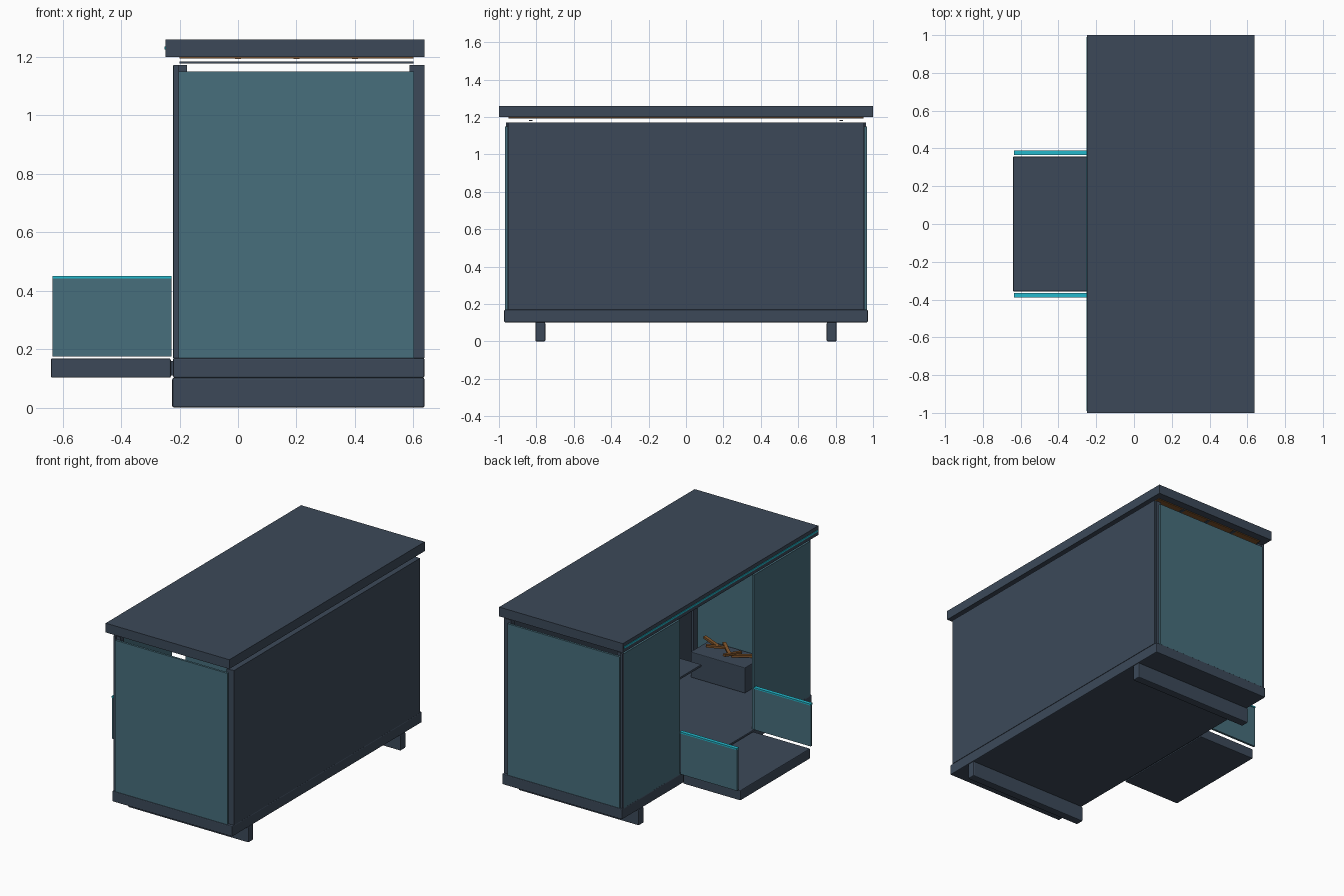
import bpy, math
from mathutils import Euler

if "Cube" in bpy.data.objects:
    bpy.data.objects.remove(bpy.data.objects["Cube"])


def mat(name, rgb):
    lin = [((c / 255 + 0.055) / 1.055) ** 2.4 for c in rgb]
    m = bpy.data.materials.new(name)
    m.diffuse_color = (*lin, 1)
    m.use_nodes = True
    m.node_tree.nodes["Principled BSDF"].inputs["Base Color"].default_value = m.diffuse_color
    return m


SLATE = mat("dark_slate", (60, 73, 89))
GLASS = mat("teal_glass", (71, 110, 124))
CYAN = mat("cyan_light", (36, 184, 204))
WOOD = mat("brown_wood", (128, 84, 42))


def box(name, x, y, z, m, bevel=0.0, rot=None):
    """Box from (min, max) ranges on each axis."""
    c = [(r[0] + r[1]) / 2 for r in (x, y, z)]
    s = [abs(r[1] - r[0]) for r in (x, y, z)]
    bpy.ops.mesh.primitive_cube_add(size=1, location=c)
    o = bpy.context.object
    o.name = name
    for v in o.data.vertices:
        v.co = [v.co[i] * s[i] for i in range(3)]
    if rot:
        o.rotation_euler = Euler(rot)
    o.data.materials.append(m)
    if bevel:
        b = o.modifiers.new("bevel", 'BEVEL')
        b.width = bevel
        b.segments = 2
    return o


def both(name, x, y, z, m, bevel=0.0):
    """Same box on the +y and -y side."""
    box(name + "_left", x, y, z, m, bevel)
    box(name + "_right", x, (-y[1], -y[0]), z, m, bevel)


# Base and feet
box("floor_base", (-0.222, 0.638), (-0.972, 0.972), (0.102, 0.17), SLATE, 0.005)
both("foot_beam", (-0.225, 0.638), (0.752, 0.805), (0, 0.102), SLATE, 0.006)

# Porch deck with side rails
box("porch_deck", (-0.64, -0.23), (-0.357, 0.357), (0.102, 0.168), SLATE, 0.005)
box("porch_hinge", (-0.232, -0.22), (-0.34, 0.34), (0.11, 0.16), SLATE)
both("porch_glass", (-0.635, -0.228), (0.37, 0.384), (0.174, 0.443), GLASS)
both("porch_handrail", (-0.635, -0.228), (0.365, 0.389), (0.441, 0.45), CYAN)

# Walls
box("back_wall", (0.602, 0.638), (-0.952, 0.952), (0.17, 1.172), SLATE)
both("end_glass", (-0.203, 0.602), (0.955, 0.969), (0.17, 1.15), GLASS)
both("front_glass", (-0.222, -0.208), (0.38, 0.95), (0.17, 1.17), GLASS)
both("front_post", (-0.21, -0.175), (0.915, 0.955), (0.17, 1.172), SLATE)
both("front_corner_trim", (-0.22, -0.203), (0.95, 0.962), (0.17, 1.172), SLATE)
both("back_post", (0.587, 0.625), (0.915, 0.955), (0.17, 1.172), SLATE)

# Roof, wooden ceiling and light strip
box("roof", (-0.248, 0.638), (-1, 1), (1.2, 1.26), SLATE)
box("roof_light_strip", (-0.252, -0.247), (-0.99, 0.99), (1.225, 1.236), CYAN)
box("wood_ceiling", (-0.2, 0.6), (-0.95, 0.95), (1.195, 1.201), WOOD)
for i in range(3):
    cx = 0.2 * i
    box(f"ceiling_groove_{i}", (cx - 0.01, cx + 0.01), (-0.95, 0.95), (1.193, 1.197), SLATE)
both("ceiling_bar", (-0.2, 0.6), (0.82, 0.84), (1.178, 1.184), SLATE)

# Interior: planters with twigs at both ends, table by the back wall
both("planter", (0.11, 0.5), (0.76, 0.95), (0.17, 0.335), SLATE, 0.004)
box("table_top", (0.26, 0.6), (-0.53, 0.53), (0.39, 0.405), SLATE, 0.003)
box("table_leg", (0.5, 0.56), (-0.3, 0.3), (0.17, 0.39), SLATE)
for side in (-1, 1):
    for i, a in enumerate((15, 75, 140, 40, 165)):
        cx, cy, h = 0.2 + 0.055 * i, side * (0.85 + 0.012 * (-1) ** i), 0.35 + 0.008 * i
        box(f"twig_{side}_{i}", (cx - 0.065, cx + 0.065), (cy - 0.01, cy + 0.01),
            (h - 0.007, h + 0.007), WOOD, 0, (0, math.radians(8 * (-1) ** i), math.radians(a)))
